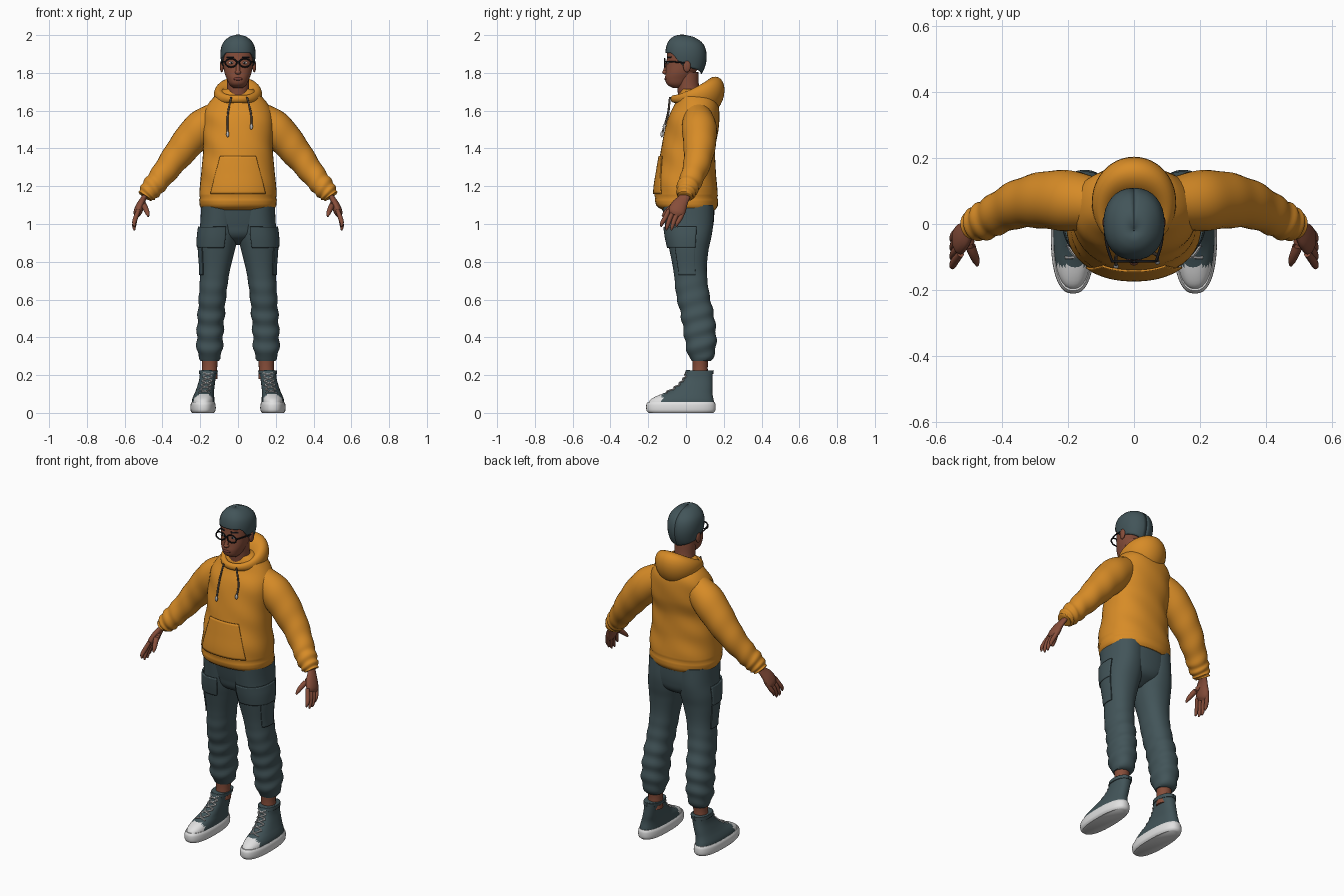
import bpy
import bmesh
from math import sin, cos, pi, radians, copysign
from mathutils import Vector, Matrix

cube = bpy.data.objects.get("Cube")
if cube:
    bpy.data.objects.remove(cube, do_unlink=True)


def material(name, r, g, b):
    m = bpy.data.materials.new(name)
    m.use_nodes = True
    m.diffuse_color = (r, g, b, 1)
    shader = m.node_tree.nodes["Principled BSDF"]
    shader.inputs["Base Color"].default_value = (r, g, b, 1)
    shader.inputs["Roughness"].default_value = 0.8
    return m


MUSTARD = material("mustard cloth", 0.68, 0.26, 0.02)
SLATE = material("slate cloth", 0.055, 0.09, 0.1)
SKIN = material("brown skin", 0.24, 0.075, 0.042)
WHITE = material("white rubber", 0.75, 0.75, 0.75)
LACE = material("grey lace", 0.5, 0.5, 0.5)
BLACK = material("black frame", 0.01, 0.01, 0.012)
LIPS = material("dark lips", 0.17, 0.045, 0.035)
CORD = material("dark cord", 0.13, 0.1, 0.08)
made = []


def finish(name, bm, mats, mirror=False, thick=0):
    bmesh.ops.recalc_face_normals(bm, faces=bm.faces[:])
    mesh = bpy.data.meshes.new(name)
    bm.to_mesh(mesh)
    bm.free()
    ob = bpy.data.objects.new(name, mesh)
    bpy.context.collection.objects.link(ob)
    for m in mats:
        mesh.materials.append(m)
    if thick:
        s = ob.modifiers.new("thickness", 'SOLIDIFY')
        s.thickness, s.offset = thick, 0
    if mirror:
        ob.modifiers.new("mirror", 'MIRROR').use_mirror_merge = False
    made.append(ob)
    return ob


def sheet(name, fn, nu, nv, mat, wrap=True, loop=False, mirror=False, thick=0):
    """Grid surface from fn(u, v); wrap closes u, loop closes v."""
    bm = bmesh.new()
    cols = nu if wrap else nu + 1
    rows = nv if loop else nv + 1
    g = [[bm.verts.new(fn(i / nu, j / nv)) for i in range(cols)] for j in range(rows)]
    for j in range(nv):
        a, b = g[j], g[(j + 1) % rows]
        for i in range(nu):
            k = (i + 1) % cols
            bm.faces.new((a[i], a[k], b[k], b[i]))
    if wrap and not loop and not thick:
        bm.faces.new(g[0])
        bm.faces.new(g[-1])
    return finish(name, bm, [mat], mirror, thick)


def spline(keys, rows, s):
    """Smooth curve through rows of numbers placed at the given keys."""
    last = len(keys) - 1
    i = max([k for k in range(last) if keys[k] <= s] or [0])

    def slope(j):
        a, b = max(j - 1, 0), min(j + 1, last)
        return (rows[b] - rows[a]) / (keys[b] - keys[a])
    h = keys[i + 1] - keys[i]
    f = min(max((s - keys[i]) / h, 0), 1)
    e = f * f * (3 - 2 * f)
    return (rows[i] * (1 - e) + rows[i + 1] * e
            + slope(i) * h * f * (1 - f) ** 2 - slope(i + 1) * h * f * f * (1 - f))


def on(rings, a, z, off=0, square=0.9):
    """Point on a stack of rings (z, cx, cy, rx, ry); angle 0 is the front."""
    _, cx, cy, rx, ry = spline([r[0] for r in rings], [Vector(r) for r in rings], z)
    s, c = (copysign(abs(t) ** square, t) for t in (sin(a), cos(a)))
    return Vector((cx + max(rx + off, 0.001) * s, cy - max(ry + off, 0.001) * c, z))


def loft(name, rings, mat, nv=40, square=0.9, mirror=False, ripple=None):
    z0, z1 = rings[0][0], rings[-1][0]

    def fn(u, v):
        z = z0 + (z1 - z0) * v
        a = 2 * pi * u
        return on(rings, a, z, ripple(a, z) if ripple else 0, square)
    return sheet(name, fn, 40, nv, mat, mirror=mirror)


def patch(name, rings, a0, a1, lo, hi, off, mat, mirror=False, thick=0.006, taper=0):
    """Raised panel lying on a stack of rings."""
    mid, half = radians(a0 + a1) / 2, radians(a1 - a0) / 2

    def fn(u, v):
        a = mid + half * (2 * u - 1) * (1 - taper * v)
        z0 = lo(a) if callable(lo) else lo
        return on(rings, a, z0 + (hi - z0) * v, off)
    return sheet(name, fn, 32, 16, mat, wrap=False, mirror=mirror, thick=thick)


def tube(name, pts, mat, flat=1, nu=12, step=5, mirror=False, ripple=None):
    """Round limb through points (x, y, z, radius)."""
    rows, n = [Vector(p) for p in pts], len(pts) - 1
    keys = list(range(n + 1))

    def fn(u, v):
        p = spline(keys, rows, v * n)
        d = (spline(keys, rows, min(v * n + 0.05, n))
             - spline(keys, rows, max(v * n - 0.05, 0))).to_3d().normalized()
        ref = Vector((0, 1, 0)) if abs(d.y) < 0.85 else Vector((1, 0, 0))
        side = (ref - d * ref.dot(d)).normalized()
        a = 2 * pi * u
        r = p[3] + (ripple(a, v) if ripple else 0)
        return p.to_3d() + side * r * cos(a) + d.cross(side) * r * flat * sin(a)
    return sheet(name, fn, nu, n * step, mat, mirror=mirror)


def ball(name, loc, size, mat, mirror=False):
    bm = bmesh.new()
    bmesh.ops.create_uvsphere(bm, u_segments=20, v_segments=12, radius=1,
                              matrix=Matrix.LocRotScale(Vector(loc), None, Vector(size)))
    return finish(name, bm, [mat], mirror)


# Head, hair and neck
head = [(1.72, 0, -.045, .025, .025), (1.738, 0, -.048, .045, .052), (1.77, 0, -.04, .06, .07),
        (1.80, 0, -.03, .071, .078), (1.84, 0, -.015, .078, .09), (1.88, 0, -.005, .083, .096),
        (1.92, 0, 0, .083, .098), (1.96, 0, -.003, .066, .08), (1.985, 0, -.005, .03, .04)]
hair = [(1.78, 0, .005, .07, .07), (1.84, 0, .002, .085, .1), (1.90, 0, 0, .092, .108),
        (1.95, 0, -.004, .083, .096), (1.98, 0, -.012, .058, .068),
        (1.994, 0, -.018, .032, .038), (2, 0, -.02, .002, .002)]
loft("head", head, SKIN)


def hairline(a):
    t = abs(a) / pi * 180
    if t < 50:
        return 1.905
    return 1.905 - .07 * (t - 50) / 32 if t < 82 else 1.835 - .04 * (t - 82) / 98


patch("hair", hair, -180, 180, hairline, 2, -.003, SLATE, thick=.008)
tube("neck", [(0, .035, 1.6, .075), (0, .025, 1.66, .066), (0, .012, 1.72, .058),
              (0, .005, 1.8, .06)], SKIN, nu=24)

# Face
ball("ears", (.086, .005, 1.835), (.01, .02, .032), SKIN, True)
ball("nose", (0, -.108, 1.803), (.016, .018, .012), SKIN)
tube("nose_bridge", [(0, -.092, 1.87, .008), (0, -.103, 1.835, .01), (0, -.113, 1.805, .011)], SKIN)
ball("lips", (0, -.107, 1.768), (.024, .007, .008), LIPS)
ball("eyes", (.034, -.095, 1.853), (.014, .006, .007), WHITE, True)
ball("irises", (.034, -.099, 1.853), (.006, .004, .006), BLACK, True)
patch("eyebrows", head, 12, 42, 1.88, 1.888, .001, BLACK, True, thick=.004)

# Glasses
sheet("lens_frames", lambda u, v: Vector((
    .037 + (.03 + .004 * cos(2 * pi * u)) * cos(2 * pi * v), -.113 + .004 * sin(2 * pi * u),
    1.853 + (.022 + .004 * cos(2 * pi * u)) * sin(2 * pi * v))), 8, 32, BLACK, loop=True, mirror=True)
tube("glasses_bridge", [(-.01, -.114, 1.858, .004), (.01, -.114, 1.858, .004)], BLACK)
tube("glasses_temples", [(.067, -.112, 1.858, .004), (.083, -.06, 1.858, .004),
                         (.09, .01, 1.852, .004)], BLACK, mirror=True)

# Hoodie body with hem and front pouch
torso = [(1.075, 0, .015, .185, .14), (1.095, 0, .006, .202, .162), (1.17, 0, 0, .204, .167),
         (1.28, 0, .003, .194, .155), (1.4, 0, .012, .184, .143), (1.5, 0, .03, .188, .142),
         (1.58, 0, .045, .185, .132), (1.64, 0, .055, .155, .112), (1.69, 0, .05, .11, .088),
         (1.715, 0, .045, .08, .07)]
loft("hoodie_body", torso, MUSTARD, 60,
     ripple=lambda a, z: .003 * sin(40 * z + 3 * a) * sin(2 * a) - (.004 if 1.13 < z < 1.145 else 0))
patch("hoodie_pouch", torso, -42, 42, 1.16, 1.36, .004, MUSTARD, taper=.35)

# Sleeves with folds toward the cuff
tube("sleeves", [(.11, .06, 1.575, .075), (.195, .07, 1.51, .092), (.275, .072, 1.42, .086),
                 (.35, .06, 1.325, .073), (.415, .03, 1.24, .062), (.452, .01, 1.195, .058),
                 (.477, 0, 1.163, .05), (.49, -.004, 1.143, .04)], MUSTARD, nu=28, step=8, mirror=True,
     ripple=lambda a, v: .004 * v * sin(45 * v + 2 * sin(a)))


# Hood draped behind the neck
def hood(u, v):
    a, b = 2 * pi * v, 2 * pi * u
    w = ((1 - cos(a)) / 2) ** 1.5
    r = .016 + .05 * w
    reach = r * cos(b) + .02 * w * sin(b)
    return Vector(((.09 + reach) * sin(a), .035 - .1 * cos(a) - reach * cos(a),
                   1.662 + .018 * w + (.02 + .08 * w) * sin(b)))


sheet("hood", hood, 24, 56, MUSTARD, loop=True)

# Drawcords with tips
for side, x, end in (("right", -.045, 1.475), ("left", .06, 1.515)):
    low = on(torso, x / .19, end, .014)
    mid = on(torso, x / .19, 1.58, .014)
    tube(side + "_drawcord", [(x * .8, -.085, 1.672, .005), (*mid, .005), (*low, .005)], CORD)
    ball(side + "_cord_tip", low, (.008, .008, .016), LACE)

# Hands
tube("hands", [(.482, 0, 1.165, .03), (.5, -.012, 1.135, .03), (.517, -.035, 1.1, .042),
               (.53, -.05, 1.065, .045), (.536, -.058, 1.045, .03)], SKIN, .5, 16, mirror=True)
for i, label in enumerate(("index", "middle", "ring", "little")):
    y, tip = -.09 + .027 * i, (.985, .967, .967, .985)[i]
    tube(label + "_fingers", [(.526, y, 1.075, .011), (.543, y - .022, 1.03, .0125),
                              (.55, y - .037, tip + .02, .01), (.548, y - .042, tip, .004)],
         SKIN, mirror=True)
tube("thumbs", [(.505, -.03, 1.115, .014), (.493, -.075, 1.09, .015), (.48, -.108, 1.06, .012),
                (.475, -.125, 1.04, .005)], SKIN, mirror=True)

# Trousers: hips, legs and cargo flaps
hips = [(.89, 0, .02, .03, .03), (.93, 0, .02, .13, .1), (.99, 0, .02, .188, .124),
        (1.11, 0, .01, .192, .142)]
leg = [(.275, .15, .08, .045, .052), (.29, .15, .08, .056, .062), (.34, .15, .08, .068, .078),
       (.42, .148, .074, .07, .085), (.52, .142, .06, .071, .088), (.62, .135, .037, .072, .088),
       (.75, .122, .022, .078, .088), (.86, .112, .016, .095, .103), (.93, .105, .016, .103, .118),
       (1, .1, .016, .1, .128), (1.1, .097, .01, .098, .135)]
loft("trouser_hips", hips, SLATE)
loft("trouser_legs", leg, SLATE, 64, mirror=True,
     ripple=lambda a, z: .004 * max(0, min(1, 3 - 4 * z)) * sin(75 * z + 2 * cos(a)))
patch("cargo_flaps", leg, -18, 105, .875, .985, .006, SLATE, True, .009)
patch("cargo_pockets", leg, 50, 105, .73, .88, .003, SLATE, True)
tube("ankles", [(.152, .075, .18, .044), (.15, .075, .24, .04), (.15, .076, .3, .044)],
     SKIN, nu=20, mirror=True)

# High-top shoes: sole, upper with white toe cap, collar and laces
sole = [(0, .185, -.027, .058, .172), (.012, .185, -.027, .066, .182),
        (.045, .185, -.027, .066, .183), (.058, .185, -.026, .06, .176)]
upper = [(.045, .185, -.026, .06, .176), (.07, .184, -.021, .059, .167),
         (.09, .181, -.006, .055, .148), (.11, .177, .018, .05, .122), (.14, .17, .044, .046, .097),
         (.18, .162, .064, .043, .077), (.225, .156, .073, .045, .069)]
loft("shoe_soles", sole, WHITE, 12, .82, True)
shoe = loft("shoe_uppers", upper, SLATE, 30, .85, True)
shoe.data.materials.append(WHITE)
for face in shoe.data.polygons:
    face.material_index = int(face.center.y < -.125)
patch("shoe_collars", upper, -180, 180, .205, .225, .002, SLATE, True)
for i in range(5):
    z = .105 + .022 * i
    for s in (-1, 1):
        ends = [on(upper, s * k * .55, z + .01 * (1 - k), .004) for k in (-1, 0, 1)]
        tube("laces", [(*p, .0045) for p in ends], LACE, nu=6, mirror=True)

# Smooth shading with sharp rims
bpy.ops.object.select_all(action='DESELECT')
for ob in made:
    ob.select_set(True)
bpy.context.view_layer.objects.active = made[0]
bpy.ops.object.shade_smooth_by_angle(angle=radians(50))
